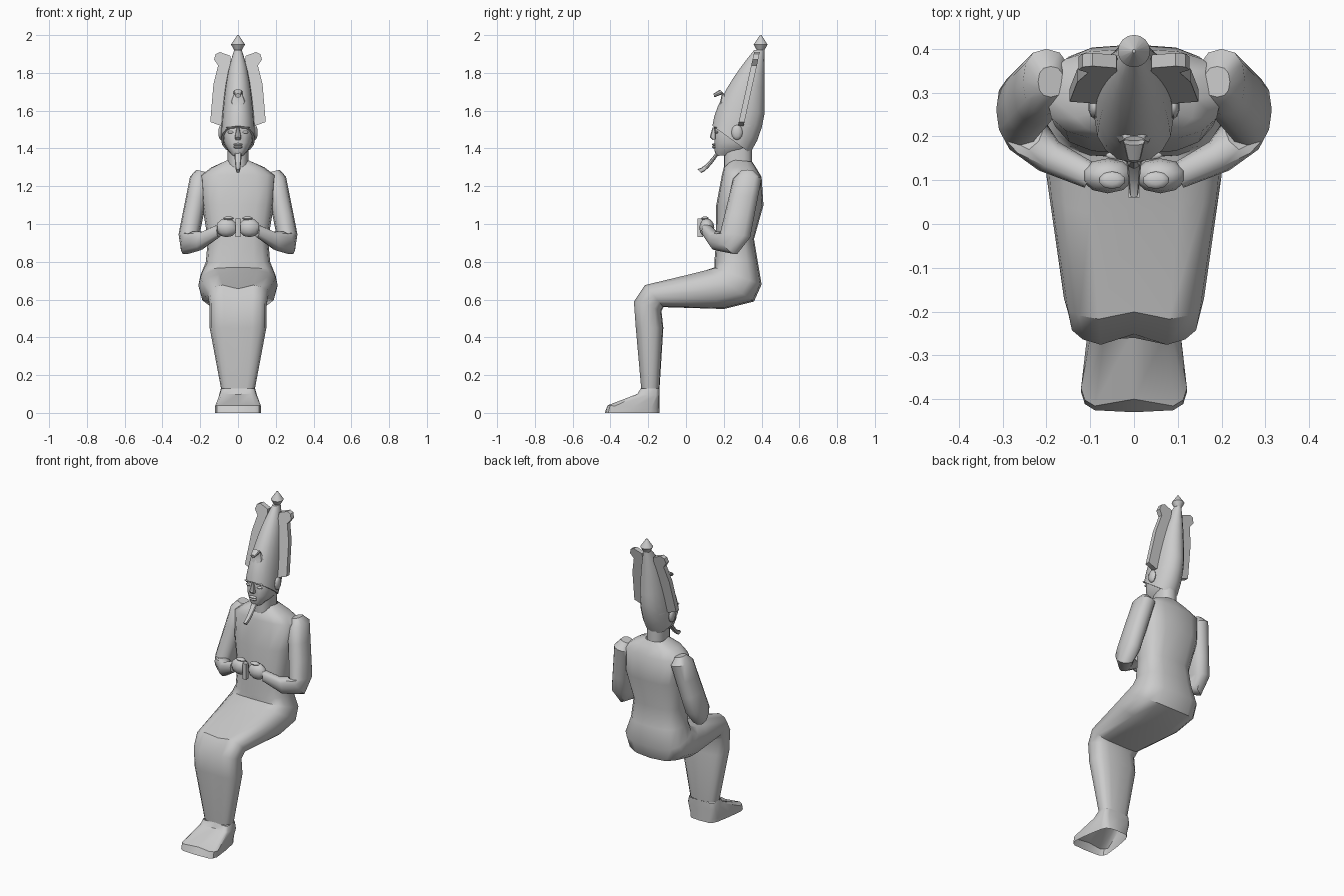
import bpy, bmesh, math
from mathutils import Vector

if "Cube" in bpy.data.objects:
    bpy.data.objects.remove(bpy.data.objects["Cube"], do_unlink=True)

GREY = (.6, .6, .6, 1)
stone = bpy.data.materials.new("grey stone")
stone.use_nodes = True
stone.diffuse_color = GREY
stone.node_tree.nodes["Principled BSDF"].inputs["Base Color"].default_value = GREY
parts = []


def finish(name, bm, mirror):
    """Turn the bmesh into a stone object, optionally mirrored to the other side."""
    bmesh.ops.recalc_face_normals(bm, faces=bm.faces)
    mesh = bpy.data.meshes.new(name)
    bm.to_mesh(mesh)
    bm.free()
    mesh.materials.append(stone)
    part = bpy.data.objects.new(name, mesh)
    bpy.context.collection.objects.link(part)
    if mirror:
        part.modifiers.new("other side", "MIRROR")
    parts.append(part)


def bridge(bm, loops):
    """Join neighbouring loops of vertices with quads."""
    for lower, upper in zip(loops, loops[1:]):
        for k in range(len(lower)):
            bm.faces.new((lower[k - 1], lower[k], upper[k], upper[k - 1]))


def loft(name, rings, power=2.4, count=16, side=None, closed=True, mirror=False):
    """Each ring: front point, back point, half width, optional groove and taper."""
    bm = bmesh.new()
    middles = [(Vector(ring[0]) + Vector(ring[1])) / 2 for ring in rings]
    loops = []
    for i, (front, back, width, *extras) in enumerate(rings):
        groove, taper = (extras + [0, 0])[:2]
        depth = (Vector(front) - Vector(back)) / 2
        along = middles[min(i + 1, len(rings) - 1)] - middles[max(i - 1, 0)]
        across = side or along.cross(depth).normalized()
        loop = []
        for k in range(count):
            angle = math.tau * k / count
            c, s = (math.copysign(abs(v) ** (2 / power), v)
                    for v in (math.cos(angle), math.sin(angle)))
            point = middles[i] + across * width * c * (1 + taper * s) + depth * s
            if s > 0:
                point -= depth.normalized() * groove * max(0, 1 - 2 * abs(c))
            loop.append(bm.verts.new(point))
        loops.append(loop)
    bridge(bm, loops)
    if closed:
        bm.faces.new(loops[0])
        bm.faces.new(loops[-1])
    finish(name, bm, mirror)


def centre_loft(name, rows, **options):
    """Rows on the centre plane: front y and z, back y and z, half width, extras."""
    rings = [((0, fy, fz), (0, by, bz), *rest) for fy, fz, by, bz, *rest in rows]
    loft(name, rings, side=Vector((1, 0, 0)), **options)


def ellipsoid(name, centre, size, mirror=False):
    bm = bmesh.new()
    bmesh.ops.create_uvsphere(bm, u_segments=10, v_segments=6, radius=1)
    bmesh.ops.scale(bm, vec=size, verts=bm.verts)
    bmesh.ops.translate(bm, vec=centre, verts=bm.verts)
    finish(name, bm, mirror)


def steps(count):
    return [i / count for i in range(count + 1)]


# Torso running into joined thighs and shins
centre_loft("torso_and_legs", [
    (.24, 1.34, .35, 1.33, .06),
    (.2, 1.3, .37, 1.3, .14),
    (.19, 1.26, .4, 1.25, .2),
    (.16, 1.1, .41, 1.1, .19),
    (.16, .92, .36, .92, .16),
    (.15, .8, .38, .8, .17),
    (.15, .77, .4, .68, .2),
    (.1, .76, .36, .59, .21, .01),
    (.02, .74, .2, .55, .2, .02),
    (-.22, .68, -.12, .56, .16, .03),
    (-.28, .59, -.13, .54, .15, .03),
    (-.27, .45, -.12, .45, .15, .01),
    (-.24, .13, -.14, .13, .09, .01),
], power=2.8, closed=False)

# Joined feet, open underneath
centre_loft("feet", [
    (-.24, .13, -.14, .13, .09, .01),
    (-.26, .1, -.14, .09, .1, .02),
    (-.42, .04, -.14, .02, .11, .02, .2),
    (-.43, 0, -.14, 0, .11, 0, .2),
], power=5, closed=False)

# Bent arms: rounded shoulder, straight upper arm, then elbow and forearm
upper_arm = [((.2 + .06 * t, .25 - .07 * t, 1.24 - .29 * t),
              (.2 + .06 * t, .4 - .06 * t, 1.24 - .31 * t), .055) for t in steps(3)]
loft("arms", [
    ((.19, .29, 1.28), (.19, .36, 1.28), .03),
    *upper_arm,
    ((.24, .17, .96), (.27, .27, .84), .05),
    ((.19, .15, .96), (.2, .16, .86), .04),
    ((.1, .11, 1), (.1, .11, .93), .03),
], count=12, mirror=True)

# Fists meeting at the middle around two short handles
ellipsoid("fists", (.06, .11, .98), (.06, .04, .05), mirror=True)
ellipsoid("thumbs", (.05, .1, 1.03), (.03, .02, .01), mirror=True)
centre_loft("held_handles", [(.06, z, .09, z, .014) for z in (.93, 1.03)], power=8)

# Neck and head
centre_loft("neck", [(.2, z, .35, z, .055) for z in (1.27, 1.42)])
centre_loft("head", [
    (.16, 1.36, .29, 1.37, .03),
    (.15, 1.39, .33, 1.39, .055),
    (.15, 1.43, .36, 1.43, .076),
    (.15, 1.52, .39, 1.52, .085),
    (.17, 1.54, .39, 1.54, .08),
])

# Facial features
centre_loft("nose", [
    (.14, 1.51, .17, 1.51, .007),
    (.126, 1.46, .17, 1.46, .017),
    (.14, 1.446, .17, 1.446, .014),
], count=8)
for label, height in (("upper_lip", 1.42), ("lower_lip", 1.407)):
    ellipsoid(label, (0, .15, height), (.026, .012, .008))
ellipsoid("eyes", (.037, .162, 1.486), (.02, .01, .008), mirror=True)
ellipsoid("brows", (.037, .157, 1.51), (.028, .01, .005), mirror=True)
ellipsoid("ears", (.09, .27, 1.485), (.015, .03, .04), mirror=True)

# Narrow beard curving forward
beard = []
for t in steps(5):
    y, z = .17 - .1 * t, 1.28 + .1 * (1 - t) ** 1.5
    beard.append((y - .01, z + .01 * t, y + .01, z - .01 * t, .02 - .01 * t))
centre_loft("beard", beard, count=8)

# Tall crown, tilted at the brow and level at the top
crown = []
for t in steps(8):
    crown.append((.14 + .22 * t ** 1.5, 1.52 + .4 * t,
                  .34 + .075 * min(1, 3 * t) ** .7, 1.375 + .55 * t,
                  max(.02, .09 * (1 - t ** 1.5) ** .5)))
centre_loft("crown", crown, power=2.1)
centre_loft("crown_bulb", [(.395 - r, z, .395 + r, z, r)
                           for z, r in ((1.92, .02), (1.95, .037), (2, .004))], power=2)

# Leaning side plumes with curled tips
bm = bmesh.new()
outline = [(.06, 1.53), (.09, 1.52), (.147, 1.54), (.13, 1.74), (.105, 1.84),
           (.127, 1.87), (.118, 1.9), (.095, 1.91), (.04, 1.89), (.03, 1.7)]
sheets = [[bm.verts.new((x, .29 + .22 * (z - 1.52) + shift, z)) for x, z in outline]
          for shift in (-.015, .015)]
bridge(bm, sheets)
for sheet in sheets:
    bm.faces.new(sheet)
finish("plumes", bm, mirror=True)

# Rearing cobra on the brow
centre_loft("cobra_hood", [
    (.16, 1.58, .2, 1.58, .02),
    (.18, 1.65, .22, 1.65, .04),
    (.19, 1.69, .21, 1.68, .025),
    (.18, 1.712, .2, 1.69, .025),
    (.145, 1.69, .15, 1.67, .015),
], count=10)

# Smooth shading with crisp edges
bpy.ops.object.select_all(action="DESELECT")
for part in parts:
    part.select_set(True)
bpy.context.view_layer.objects.active = parts[0]
bpy.ops.object.shade_smooth_by_angle(angle=math.radians(40))
